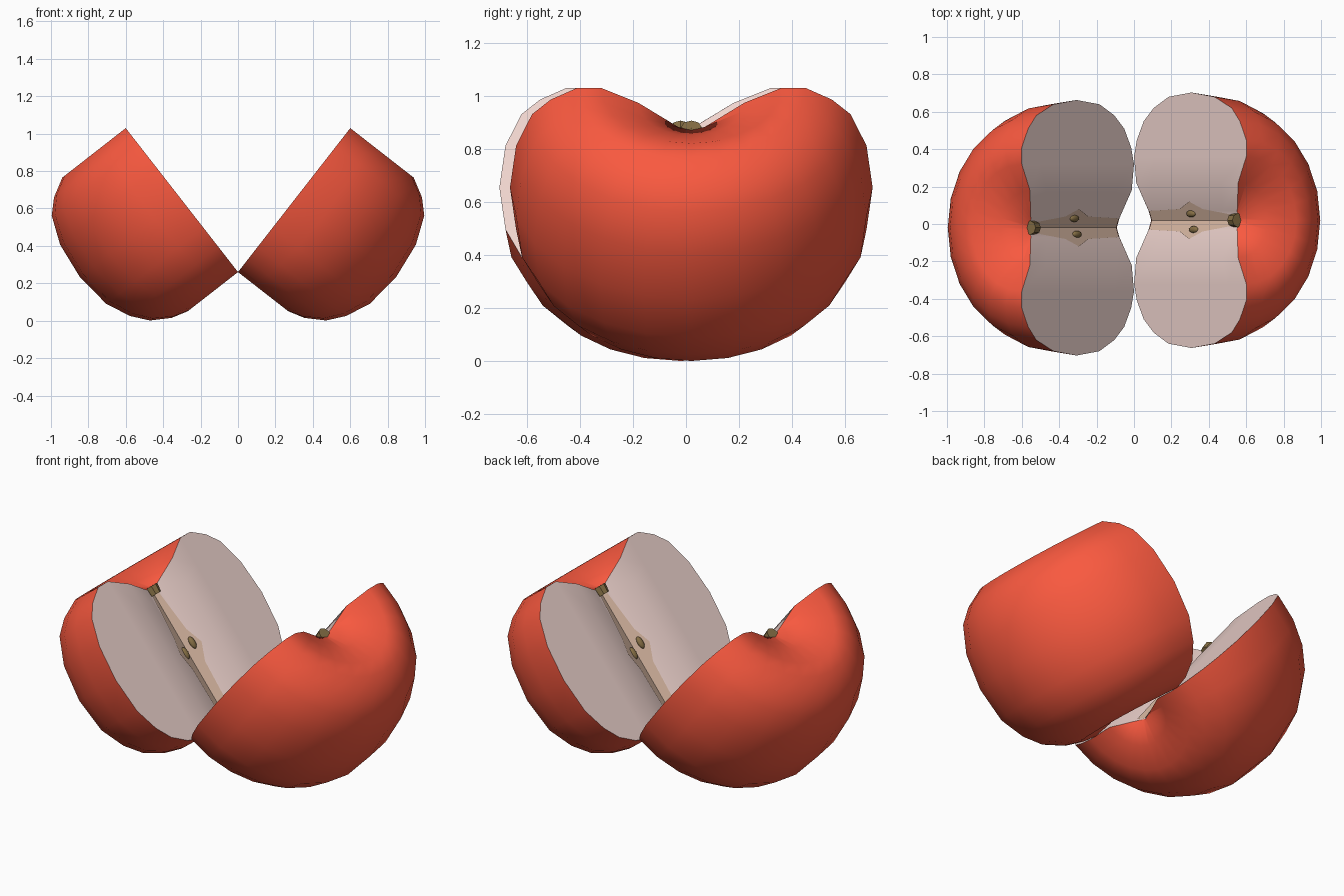
import bpy, bmesh, math
from mathutils import Matrix, Vector

if "Cube" in bpy.data.objects:
    bpy.data.objects.remove(bpy.data.objects["Cube"])

# Local frame of a half: x = depth away from the cut, y = across, z = apple axis
TILT = Matrix.Translation((0, 0.02, 0.26)) @ Matrix.Rotation(math.radians(37.95), 4, 'Y')
SIDES = {"right": TILT, "left": Matrix.Rotation(math.pi, 4, 'Z') @ TILT}

# radius, lower height, upper height of the apple outline
OUTLINE = [(0, .07, .81), (.05, .06, .83), (.2, .02, .905), (.34, 0, .976),
           (.43, .025, .976), (.53, .085, .92), (.6, .17, .85),
           (.66, .3, .7), (.683, .5, .5)]


def material(name, colour):
    m = bpy.data.materials.new(name)
    m.diffuse_color = (*colour, 1)
    m.use_nodes = True
    m.node_tree.nodes["Principled BSDF"].inputs["Base Color"].default_value = m.diffuse_color
    return m


RED = material("red_skin", (0.95, 0.1, 0.05))
PALE = material("pale_flesh", (0.88, 0.67, 0.63))
TAN = material("tan_core", (0.72, 0.5, 0.38))
BROWN = material("dark_brown", (0.24, 0.16, 0.06))


def add(name, bm, mat, matrix, smooth=True):
    bmesh.ops.remove_doubles(bm, verts=bm.verts, dist=1e-4)
    me = bpy.data.meshes.new(name)
    bm.to_mesh(me)
    bm.free()
    me.materials.append(mat)
    for p in me.polygons:
        p.use_smooth = smooth
    ob = bpy.data.objects.new(name, me)
    ob.matrix_world = matrix
    bpy.context.collection.objects.link(ob)


def grid(rows):
    bm = bmesh.new()
    vs = [[bm.verts.new(p) for p in row] for row in rows]
    for a, b in zip(vs, vs[1:]):
        for j in range(len(a) - 1):
            bm.faces.new((a[j], a[j + 1], b[j + 1], b[j]))
    return bm


def valley(y):
    # the cut surface sinks towards the core
    return .07 * max(0, 1 - abs(y) / .2)


for side, frame in SIDES.items():
    # skin: half a lathe of the outline
    profile = [(r, lo) for r, lo, hi in OUTLINE] + [(r, hi) for r, lo, hi in OUTLINE[-2::-1]]
    rows = []
    for r, t in profile:
        row = []
        for k in range(13):
            a = math.pi * (k / 12 - .5)
            y = r * math.sin(a)
            row.append((max(r * math.cos(a), valley(y)), y, t))
        rows.append(row)
    add(side + "_skin", grid(rows), RED, frame)

    # flesh: cut surface in columns across the apple
    columns = [(-r, lo, hi) for r, lo, hi in OUTLINE[:0:-1]] + OUTLINE
    add(side + "_flesh", grid([[(valley(y), y, lo + (hi - lo) * k / 6) for k in range(7)]
                               for y, lo, hi in columns]), PALE, frame)

    # core: star-shaped patch lying in the valley
    star = [(.05, .07), (.06, .34), (.1, .44), (.06, .54), (.03, .78), (0, .835)]
    add(side + "_core", grid([[(valley(w * s) - .005, w * s, t) for w, t in star]
                              for s in (-1, 0, 1)]), TAN, frame, False)

    # seeds
    for i, (y, t) in enumerate([(.035, .43), (-.05, .46)]):
        bm = bmesh.new()
        bmesh.ops.create_uvsphere(bm, u_segments=12, v_segments=8, radius=1)
        bmesh.ops.scale(bm, verts=bm.verts, vec=(.016, .019, .036))
        bmesh.ops.translate(bm, verts=bm.verts, vec=(valley(y) - .006, y, t))
        add(f"{side}_seed_{i + 1}", bm, BROWN, frame)

    # stem stub at the bottom of the dip
    bm = bmesh.new()
    bmesh.ops.create_cone(bm, cap_ends=True, segments=8, radius1=.034, radius2=.038, depth=.05)
    bmesh.ops.translate(bm, verts=bm.verts, vec=Vector((.055, 0, .808)))
    add(side + "_stem", bm, BROWN, frame, False)
